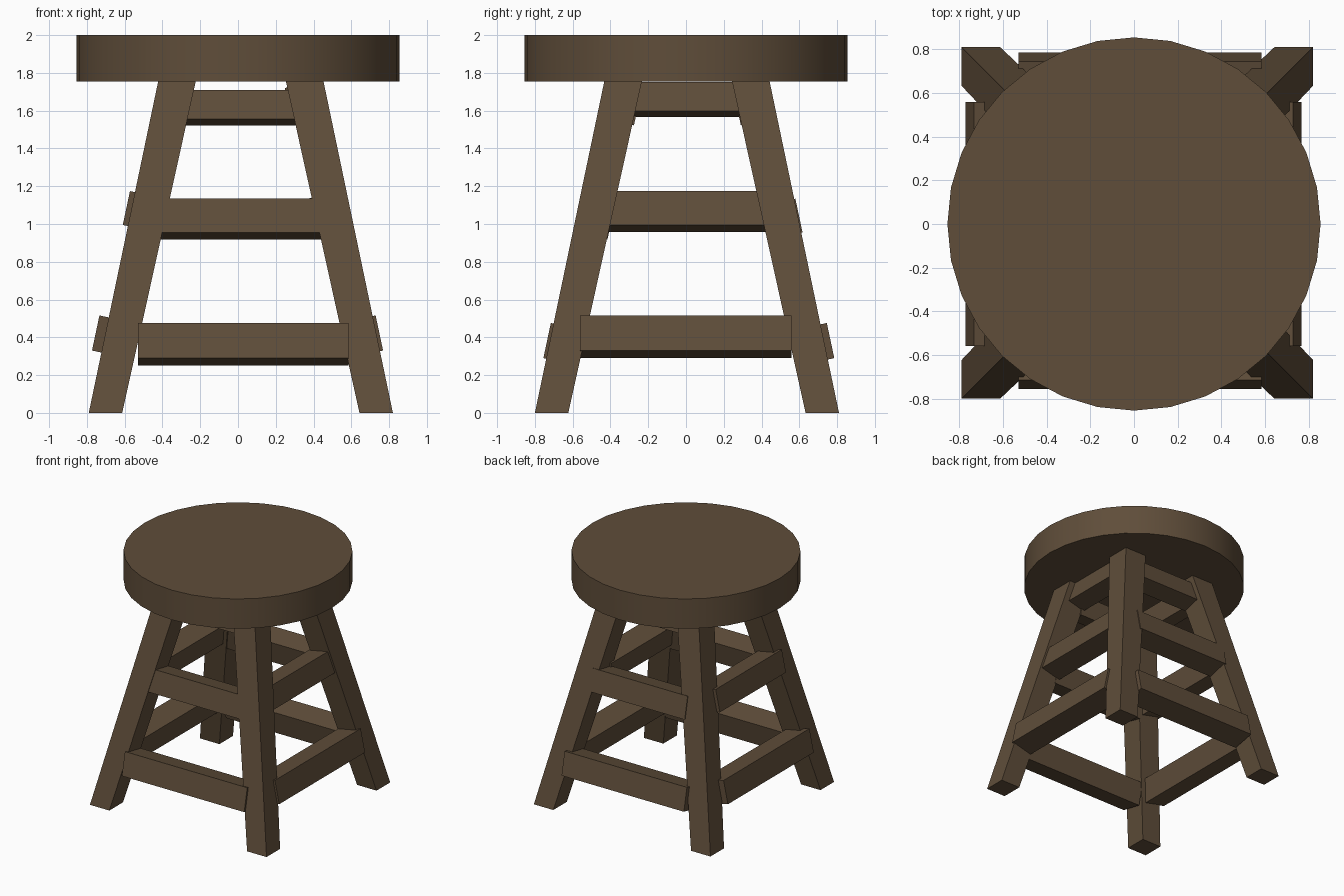
import bpy, bmesh, math
from mathutils import Vector

if "Cube" in bpy.data.objects:
    bpy.data.objects.remove(bpy.data.objects["Cube"])

wood = bpy.data.materials.new("dark brown wood")
wood.diffuse_color = (0.115, 0.075, 0.042, 1)
wood.use_nodes = True
wood.node_tree.nodes["Principled BSDF"].inputs["Base Color"].default_value = wood.diffuse_color

BOX_FACES = [(0, 1, 2, 3), (4, 5, 6, 7), (0, 1, 5, 4),
             (1, 2, 6, 5), (2, 3, 7, 6), (3, 0, 4, 7)]


def box(name, corners):
    """Eight corners: one end loop followed by the matching other end loop."""
    bm = bmesh.new()
    v = [bm.verts.new(c) for c in corners]
    for f in BOX_FACES:
        bm.faces.new([v[i] for i in f])
    bmesh.ops.recalc_face_normals(bm, faces=bm.faces)
    me = bpy.data.meshes.new(name)
    bm.to_mesh(me)
    bm.free()
    me.materials.append(wood)
    ob = bpy.data.objects.new(name, me)
    bpy.context.collection.objects.link(ob)
    return ob


# Round seat
bpy.ops.mesh.primitive_cylinder_add(vertices=32, radius=0.855, depth=0.245,
                                    location=(0, 0, 1.8775))
seat = bpy.context.object
seat.name = "seat"
seat.data.materials.append(wood)
bpy.ops.object.shade_smooth_by_angle(angle=math.radians(30))

# Splayed legs: square foot sheared up to the seat underside
CX, CY = 0.015, 0.005


def leg_loop(sx, sy, inner, outer, z):
    return [(CX + sx * a, CY + sy * b, z) for a, b in
            ((inner, inner), (outer, inner), (outer, outer), (inner, outer))]


for sx, side in ((-1, "left"), (1, "right")):
    for sy, end in ((-1, "front"), (1, "back")):
        box(f"{end}_{side}_leg", leg_loop(sx, sy, 0.628, 0.805, 0)
            + leg_loop(sx, sy, 0.238, 0.437, 1.758))

# Rails lean inward with the legs
TILT = math.radians(12)


def rail(name, out, d, z, size, lo, hi):
    """d, z: outer lower edge; lo, hi: extent along the rail."""
    s, c = math.sin(TILT) * size, math.cos(TILT) * size
    profile = [(d, z), (d - s, z + c), (d - s - c, z + c - s), (d - c, z - s)]
    along = Vector((abs(out[1]), abs(out[0]), 0))
    o = Vector((out[0], out[1], 0))
    box(name, [along * t + o * p + Vector((0, 0, q))
               for t in (lo, hi) for p, q in profile])


# tier: size, front/back height, side height, x range, y range, distances
tiers = {
    "lower": (0.19, 0.29, 0.33, (-0.53, 0.585), (-0.56, 0.558),
              (0.755, 0.785, 0.773, 0.768)),
    "middle": (0.183, 0.955, 0.995, (-0.42, 0.45), (-0.43, 0.43),
               (0.595, 0.617, 0.61, 0.595)),
    "upper": (0.158, 1.555, 1.598, (-0.28, 0.31), (-0.29, 0.29),
              (0.43, 0.445, 0.44, 0.435)),
}
for tier, (size, zf, zs, xr, yr, dist) in tiers.items():
    rail(f"{tier}_front_rail", (0, -1), dist[0], zf, size, *xr)
    rail(f"{tier}_back_rail", (0, 1), dist[1], zf, size, *xr)
    rail(f"{tier}_left_rail", (-1, 0), dist[2], zs, size, *yr)
    rail(f"{tier}_right_rail", (1, 0), dist[3], zs, size, *yr)
